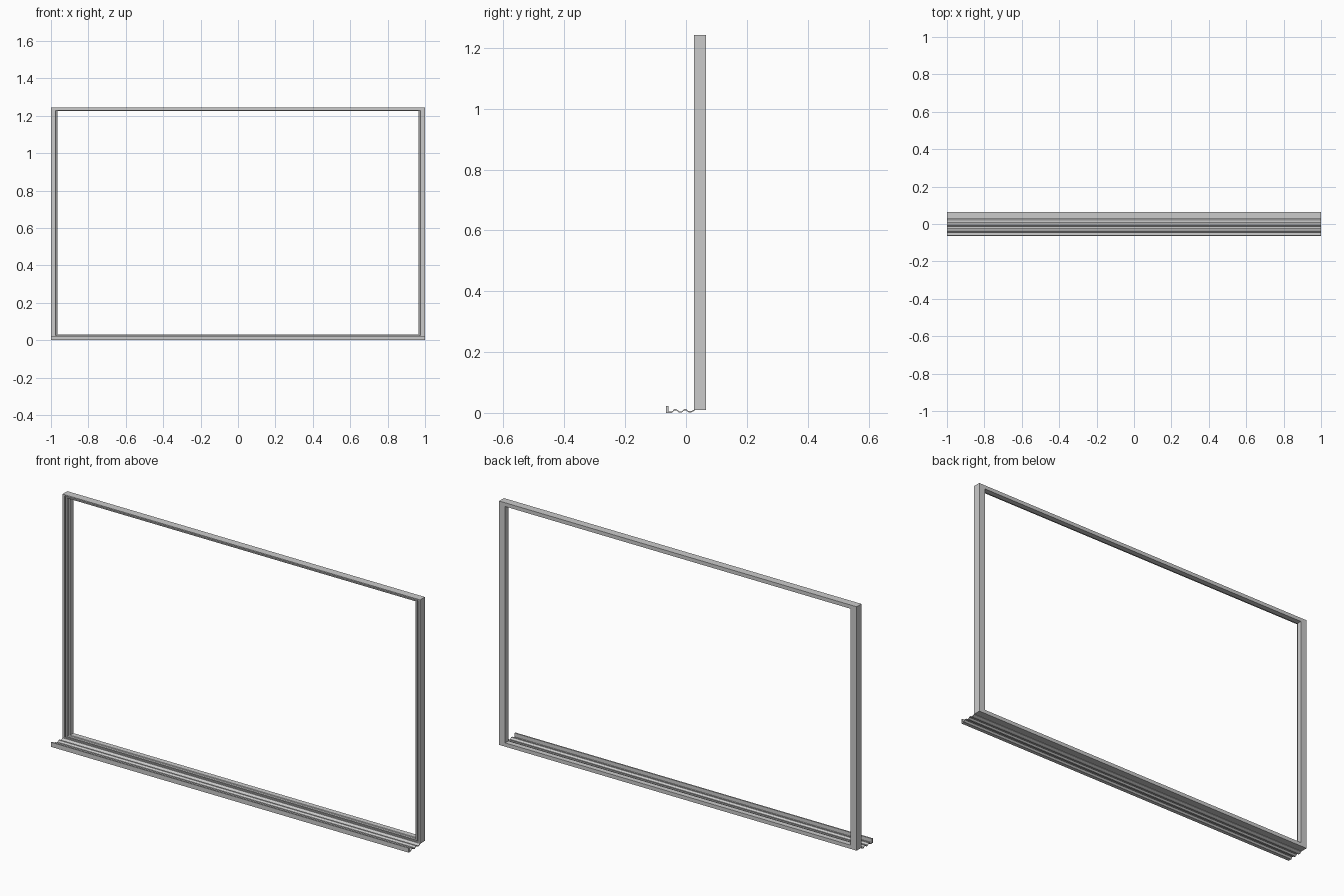
import bpy

if "Cube" in bpy.data.objects:
    bpy.data.objects.remove(bpy.data.objects["Cube"])


def make_object(name, verts, faces):
    mesh = bpy.data.meshes.new(name)
    mesh.from_pydata(verts, [], faces)
    mesh.update()
    ob = bpy.data.objects.new(name, mesh)
    bpy.context.collection.objects.link(ob)
    # consistent outward normals
    import bmesh
    bm = bmesh.new()
    bm.from_mesh(mesh)
    bmesh.ops.recalc_face_normals(bm, faces=bm.faces[:])
    bm.to_mesh(mesh)
    bm.free()
    return ob


def loft(name, sections):
    """Skin two matching end sections into a closed bar."""
    n = len(sections[0])
    faces = [(i, (i + 1) % n, n + (i + 1) % n, n + i) for i in range(n)]
    faces += [tuple(range(n)), tuple(range(2 * n - 1, n - 1, -1))]
    return make_object(name, sections[0] + sections[1], faces)


# rail profile: (fraction from outer to inner edge, y), grooved front
RAIL = [(0, .0265), (.32, .0265), (.32, .033), (.5, .033), (.5, .0265),
        (.74, .0265), (.8, .036), (1, .038), (1, .065), (0, .065)]
SIDE_W, RAIL_H = .034, .019
BOTTOM, TOP = .01, 1.243


def corner(sx, top):
    """Mitred section at one corner of the frame."""
    return [(sx * (1 - u * SIDE_W), y,
             TOP - u * RAIL_H if top else BOTTOM + u * RAIL_H)
            for u, y in RAIL]


# frame rails
loft("top_rail", [corner(-1, True), corner(1, True)])
loft("bottom_rail", [corner(-1, False), corner(1, False)])
loft("left_rail", [corner(-1, False), corner(-1, True)])
loft("right_rail", [corner(1, False), corner(1, True)])

# wavy tray with an upturned front lip
WAVE = [(-.058, .004), (-.046, .004), (-.039, .012), (-.031, .012),
        (-.023, .005), (-.014, .005), (-.007, .012), (.001, .012),
        (.008, .006), (.018, .006), (.028, .0115)]
lip = [(-.058, .016), (-.058, .023), (-.065, .023), (-.065, 0)]
tray = lip + [(y, z - .004) for y, z in WAVE] + WAVE[::-1]
loft("tray", [[(x, y, z) for y, z in tray] for x in (-1, 1)])
